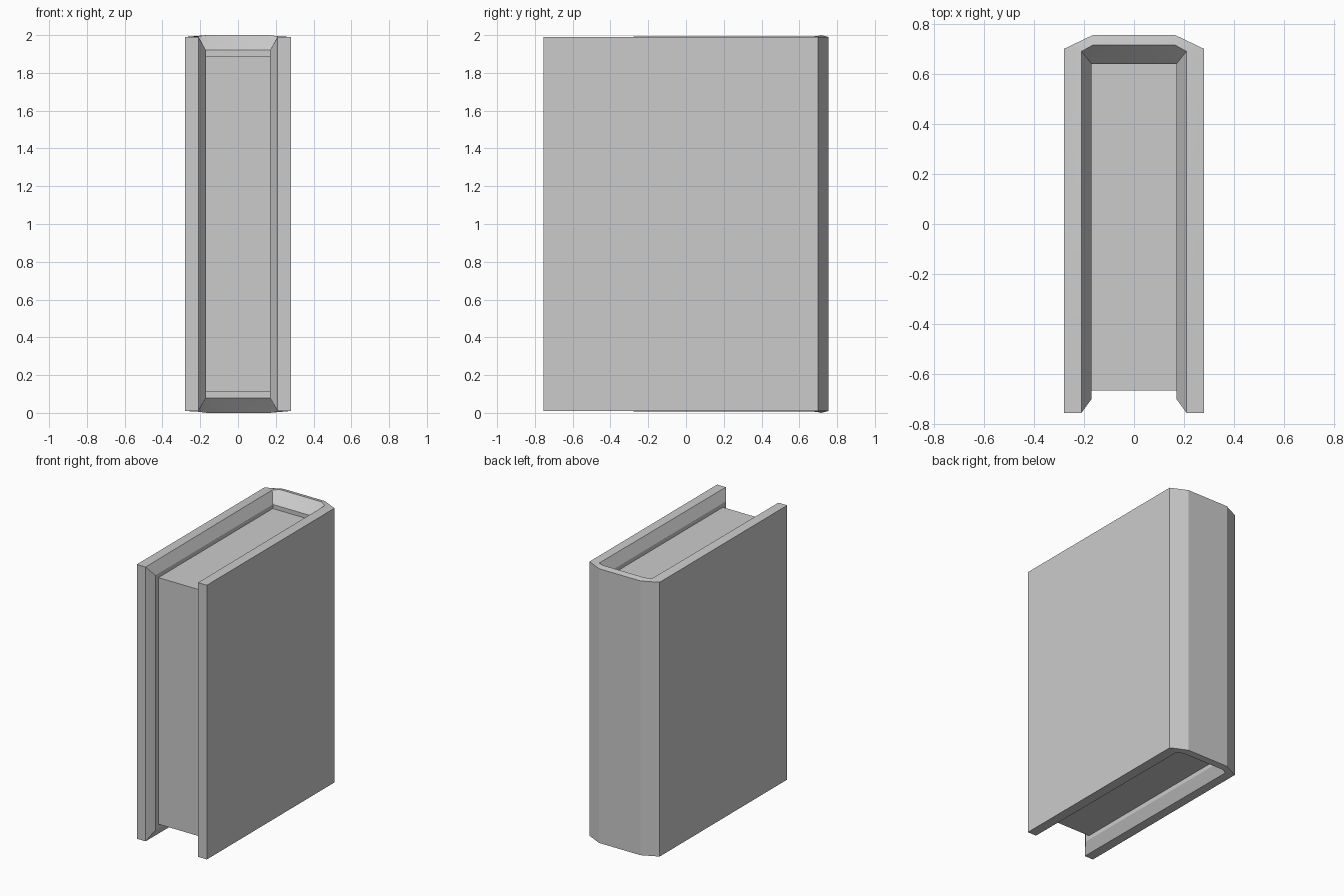
import bpy, bmesh

if "Cube" in bpy.data.objects:
    bpy.data.objects.remove(bpy.data.objects["Cube"])

# Half of the cover in plan: (outer, rim, inner) points as (x, y, z inset), front edge to spine
HALF = [
    [(0.28, -0.755, 0.010), (0.21, -0.755, 0.010), (0.17, -0.70, 0.08)],
    [(0.28, 0.70, 0.010), (0.21, 0.69, 0.006), (0.17, 0.64, 0.08)],
    [(0.165, 0.755, 0.010), (0.165, 0.715, 0.0), (0.17, 0.64, 0.08)],
]
stations = HALF + [[(-x, y, z) for x, y, z in s] for s in reversed(HALF)]


def finish(bm, name):
    bmesh.ops.remove_doubles(bm, verts=bm.verts, dist=0.0005)
    bmesh.ops.recalc_face_normals(bm, faces=bm.faces)
    mesh = bpy.data.meshes.new(name)
    bm.to_mesh(mesh)
    bm.free()
    obj = bpy.data.objects.new(name, mesh)
    bpy.context.collection.objects.link(obj)
    return obj


# Cover: closed six-point section carried round the boards and spine
bm = bmesh.new()
rings = []
for s in stations:
    low = [bm.verts.new(p) for p in s]
    high = [bm.verts.new((x, y, 2 - z)) for x, y, z in reversed(s)]
    rings.append(low + high)
for a, b in zip(rings, rings[1:]):
    for i in range(6):
        j = (i + 1) % 6
        if i == 2 and (a[2].co - b[2].co).length < 0.001:
            continue  # inner corner points coincide
        if i in (1, 3) and (a[2].co - b[2].co).length < 0.001:
            # rim corner closes to a triangle
            if i == 1:
                bm.faces.new((a[1], b[1], b[2]))
            else:
                bm.faces.new((b[3], b[4], a[4]))
            continue
        bm.faces.new((a[i], a[j], b[j], b[i]))
# Front ends of the two boards
for r in (rings[0], rings[-1]):
    bm.faces.new((r[0], r[1], r[4], r[5]))
    bm.faces.new((r[1], r[2], r[3], r[4]))
cover = finish(bm, "cover")
bpy.context.view_layer.objects.active = cover
cover.select_set(True)
bpy.ops.object.shade_smooth_by_angle(angle=0.35)

# Page block
bm = bmesh.new()
bmesh.ops.create_cube(bm, size=1)
for v in bm.verts:
    v.co = (v.co.x * 0.342, v.co.y * 1.307 - 0.0115, v.co.z * 1.78 + 1)
finish(bm, "pages")
